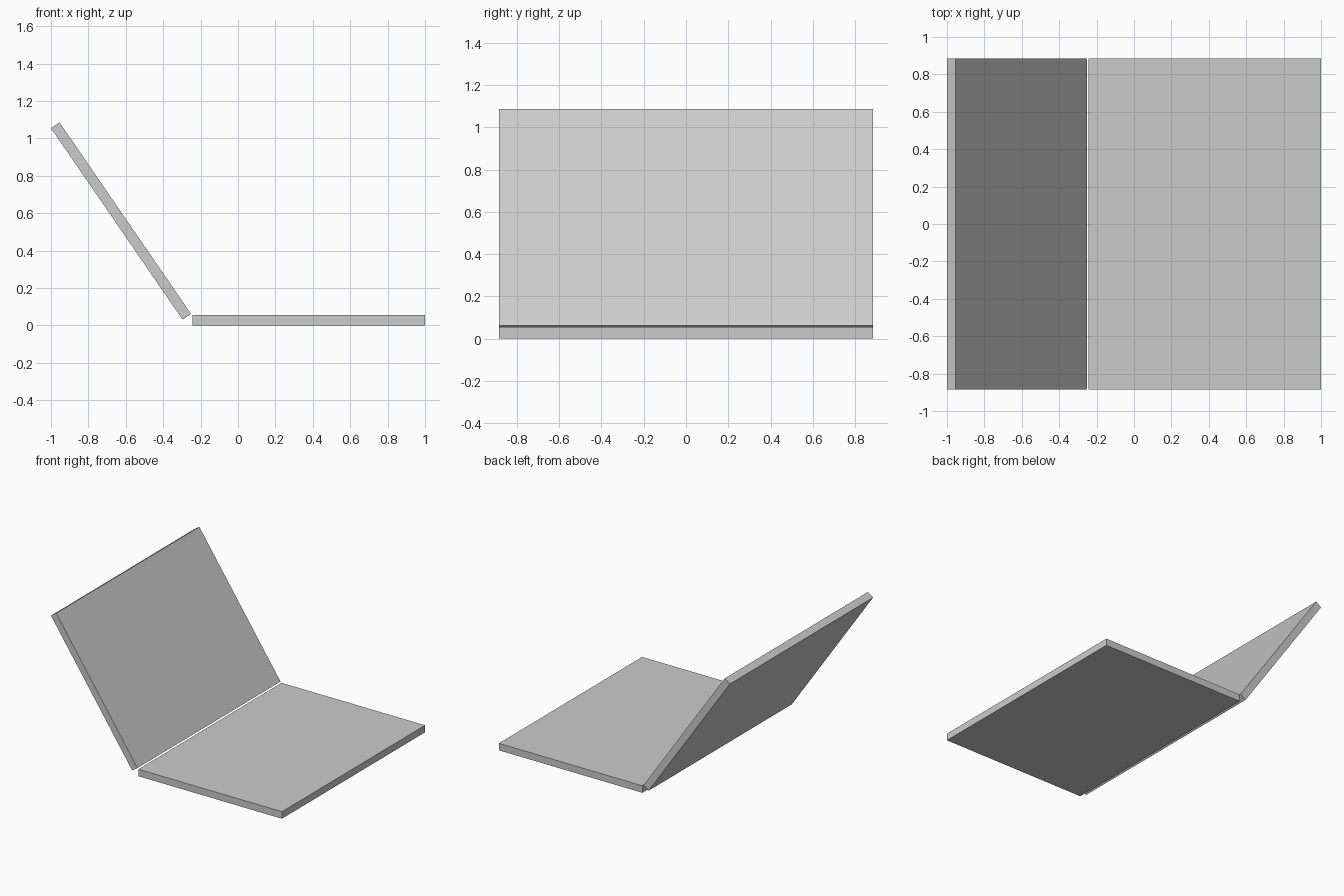
import bpy
import math
from mathutils import Matrix

if "Cube" in bpy.data.objects:
    bpy.data.objects.remove(bpy.data.objects["Cube"])

LENGTH, WIDTH, THICK = 1.242, 1.77, 0.055


def slab(name, pivot, angle):
    """Flat panel whose upper hinge edge sits at pivot, swung up by angle."""
    bpy.ops.mesh.primitive_cube_add(size=1)
    ob = bpy.context.object
    ob.name = name
    ob.data.transform(Matrix.Diagonal((LENGTH, WIDTH, THICK, 1)))
    return ob, pivot, angle


# Base panel lying flat on the ground
base, _, _ = slab("base_panel", None, 0)
base.location = (1 - LENGTH / 2, 0, THICK / 2)

# Lid panel leaning back from the hinge edge, inner face towards the base
lid, (px, pz), a = slab("lid_panel", (-0.251, 0.062), math.radians(124.5))
lid.data.transform(Matrix.Translation((LENGTH / 2, 0, THICK / 2)))
lid.rotation_euler = (0, -a, 0)
lid.location = (px, 0, pz)
